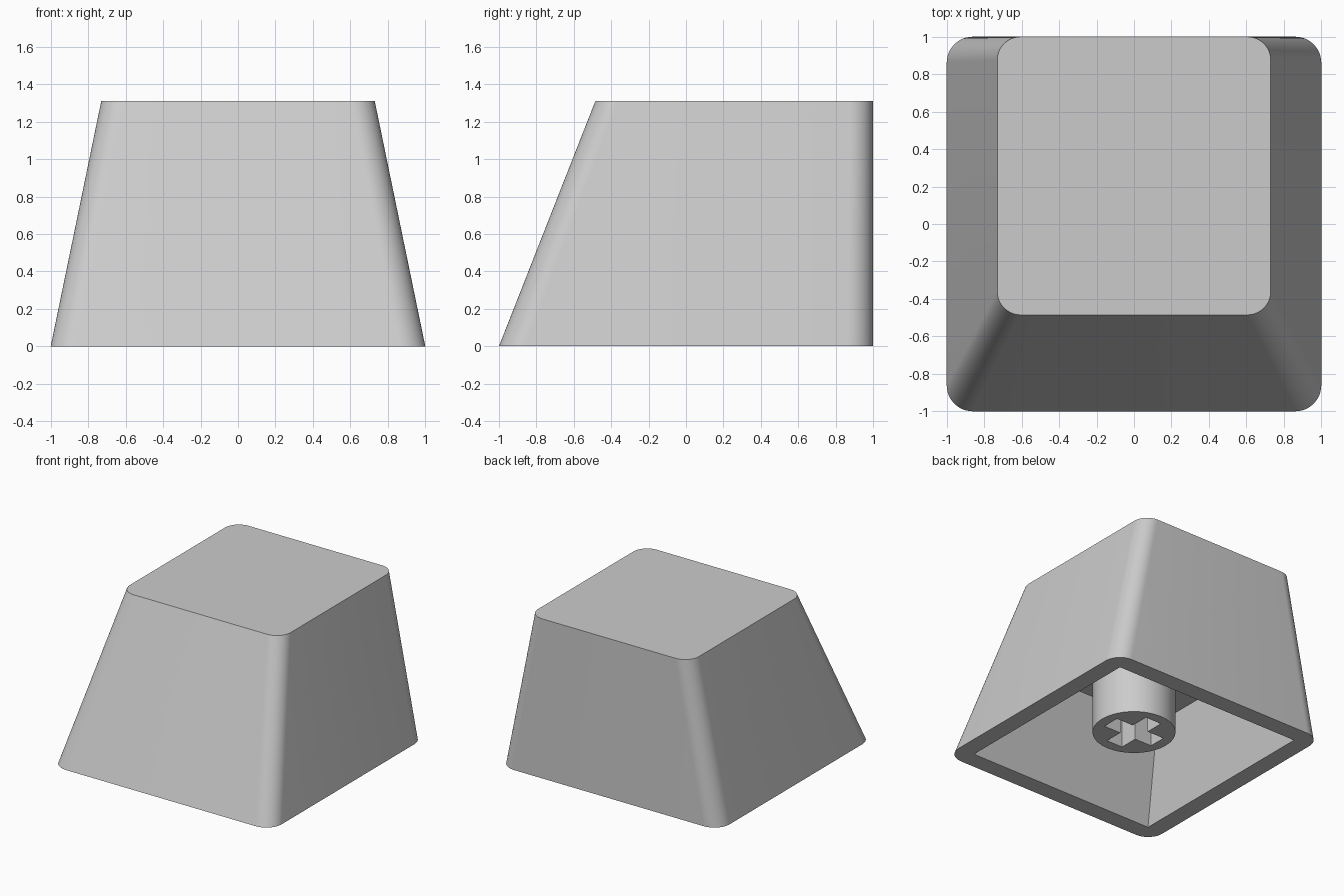
import bpy, bmesh, math

if "Cube" in bpy.data.objects:
    bpy.data.objects.remove(bpy.data.objects["Cube"])

H = 1.31                      # overall height
SLOPE_X, SLOPE_F = 0.27 / H, 0.515 / H   # inward lean of sides and front


def rounded_rect(x0, x1, y0, y1, z, r, seg=12):
    """Counter-clockwise loop with the corners rounded (sharp when r is 0)."""
    if r == 0:
        return [(x1, y1, z), (x0, y1, z), (x0, y0, z), (x1, y0, z)]
    pts = []
    corners = [(x1 - r, y1 - r), (x0 + r, y1 - r), (x0 + r, y0 + r), (x1 - r, y0 + r)]
    for k, (cx, cy) in enumerate(corners):
        for i in range(seg + 1):
            a = math.pi / 2 * (k + i / seg)
            pts.append((cx + r * math.cos(a), cy + r * math.sin(a), z))
    return pts


def loft(name, low, high):
    """Closed solid between two loops of equal length."""
    bm = bmesh.new()
    a = [bm.verts.new(p) for p in low]
    b = [bm.verts.new(p) for p in high]
    n = len(a)
    for i in range(n):
        j = (i + 1) % n
        bm.faces.new((a[i], a[j], b[j], b[i]))
    bm.faces.new(a[::-1])
    bm.faces.new(b)
    me = bpy.data.meshes.new(name)
    bm.to_mesh(me)
    bm.free()
    ob = bpy.data.objects.new(name, me)
    bpy.context.collection.objects.link(ob)
    return ob


def cut(target, cutter):
    """Subtract the cutter and remove it."""
    cutter.hide_render = True
    mod = target.modifiers.new("cut", 'BOOLEAN')
    mod.operation, mod.solver, mod.object = 'DIFFERENCE', 'EXACT', cutter
    bpy.context.view_layer.objects.active = target
    bpy.ops.object.modifier_apply(modifier=mod.name)
    bpy.data.objects.remove(cutter)


def smooth(ob):
    bpy.ops.object.select_all(action='DESELECT')
    ob.select_set(True)
    bpy.context.view_layer.objects.active = ob
    bpy.ops.object.shade_smooth_by_angle(angle=math.radians(25))


# Tapered shell: upright back, leaning sides and front
shell = loft("cap_shell",
             rounded_rect(-1, 1, -1, 1, 0, 0.14),
             rounded_rect(-0.73, 0.73, -0.485, 1, H, 0.125))

# Sharp-cornered hollow that follows the same lean
def hollow_loop(z, w=0.855):
    x = w - SLOPE_X * z
    return rounded_rect(-x, x, -w + SLOPE_F * z, w, z, 0)

CEILING = 0.72
cut(shell, loft("hollow_cutter", hollow_loop(-0.1), hollow_loop(CEILING)))
smooth(shell)

# Round mounting stem with a cross-shaped socket
STEM_Z = 0.13
def circle(z, r=0.312, n=64):
    return [(r * math.cos(2 * math.pi * i / n), r * math.sin(2 * math.pi * i / n), z)
            for i in range(n)]

stem = loft("mount_stem", circle(STEM_Z), circle(CEILING + 0.01))
L, W = 0.228, 0.073
quarter = [(L, -W), (L, W), (W, W)]
cross = []
for k in range(4):
    c, s = round(math.cos(k * math.pi / 2)), round(math.sin(k * math.pi / 2))
    cross += [(c * x - s * y, s * x + c * y) for x, y in quarter]
cut(stem, loft("socket_cutter",
               [(x, y, STEM_Z - 0.1) for x, y in cross],
               [(x, y, STEM_Z + 0.42) for x, y in cross]))
smooth(stem)
